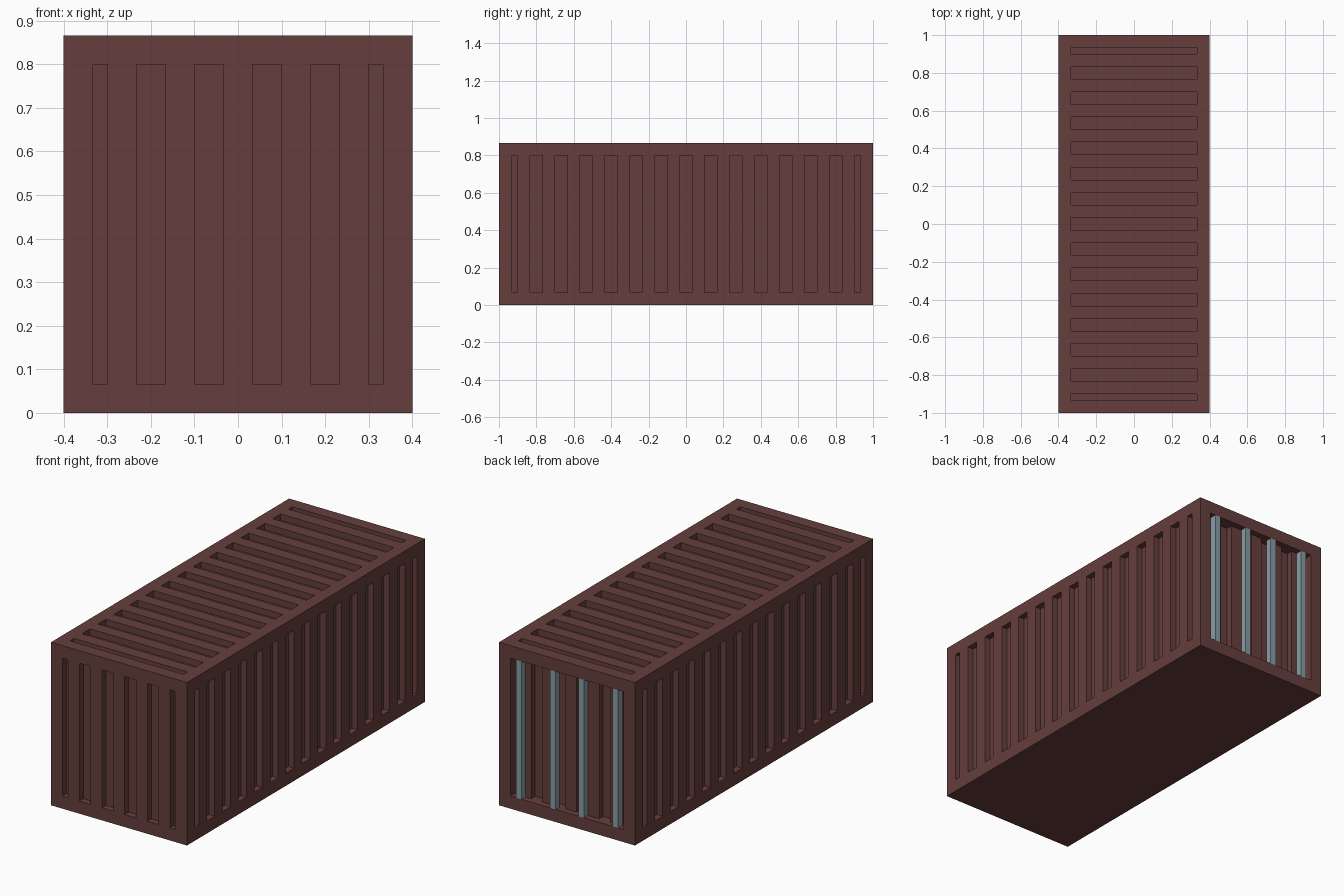
import bpy
import bmesh
from mathutils import Matrix, Vector

cube = bpy.data.objects.get("Cube")
if cube:
    bpy.data.objects.remove(cube, do_unlink=True)

U = 1 / 30                       # module of the whole design
X, Y, Z = 12 * U, 30 * U, 26 * U  # half width, half length, height
OUT = 0.1                        # how far cutters stick out of the body


def material(name, rgb):
    m = bpy.data.materials.new(name)
    m.use_nodes = True
    m.diffuse_color = (*rgb, 1)
    m.node_tree.nodes["Principled BSDF"].inputs["Base Color"].default_value = (*rgb, 1)
    return m


def boxes(name, spans, mat=None):
    """One object made of boxes, each given as (low corner, high corner)."""
    bm = bmesh.new()
    for lo, hi in spans:
        lo, hi = Vector(lo), Vector(hi)
        mat4 = Matrix.Translation((lo + hi) / 2) @ Matrix.Diagonal((*(hi - lo), 1))
        bmesh.ops.create_cube(bm, size=1, matrix=mat4)
    me = bpy.data.meshes.new(name)
    bm.to_mesh(me)
    bm.free()
    ob = bpy.data.objects.new(name, me)
    bpy.context.collection.objects.link(ob)
    if mat:
        me.materials.append(mat)
    return ob


def cut(body, spans):
    cutter = boxes("cutter", spans)
    cutter.hide_render = True
    mod = body.modifiers.new("cut", "BOOLEAN")
    mod.operation, mod.solver, mod.object = "DIFFERENCE", "EXACT", cutter
    bpy.context.view_layer.objects.active = body
    bpy.ops.object.modifier_apply(modifier=mod.name)
    bpy.data.objects.remove(cutter, do_unlink=True)


def grooves(count, first, end):
    """Groove ranges along a wall: full grooves plus a half groove at each end."""
    full = [((first + 4 * i - 1) * U, (first + 4 * i + 1) * U) for i in range(count)]
    return [(-end * U, (1 - end) * U)] + full + [((end - 1) * U, end * U)]


brown = material("rust brown paint", (0.130, 0.049, 0.045))
steel = material("blue grey steel", (0.25, 0.34, 0.38))

body = boxes("container_body", [((-X, -Y, 0), (X, Y, Z))], brown)
low, high = 2 * U, Z - 2 * U

# Corrugation of the roof and both long sides
cuts = []
for a, b in grooves(13, -24, 28):
    cuts.append(((-10 * U, a, Z - U), (10 * U, b, Z + OUT)))
    cuts.append(((X - U, a, low), (X + OUT, b, high)))
    cuts.append(((-X - OUT, a, low), (U - X, b, high)))
# Corrugation of the front wall and the deeper set door wall
for a, b in grooves(4, -6, 10):
    cuts.append(((a, -Y - OUT, low), (b, U - Y, high)))
    cuts.append(((a, Y - 2 * U, low), (b, Y + OUT, high)))
cut(body, cuts)

# Recess of the doors inside the rear frame
cut(body, [((-10 * U, Y - U, low), (10 * U, Y + OUT, high))])

# Upright locking bars on the doors
for i, x in enumerate((-8.5, -2.5, 2.5, 8.5)):
    boxes(f"locking_bar_{i + 1}",
          [(((x - 0.5) * U, Y - U, low), ((x + 0.5) * U, Y, high))], steel)
